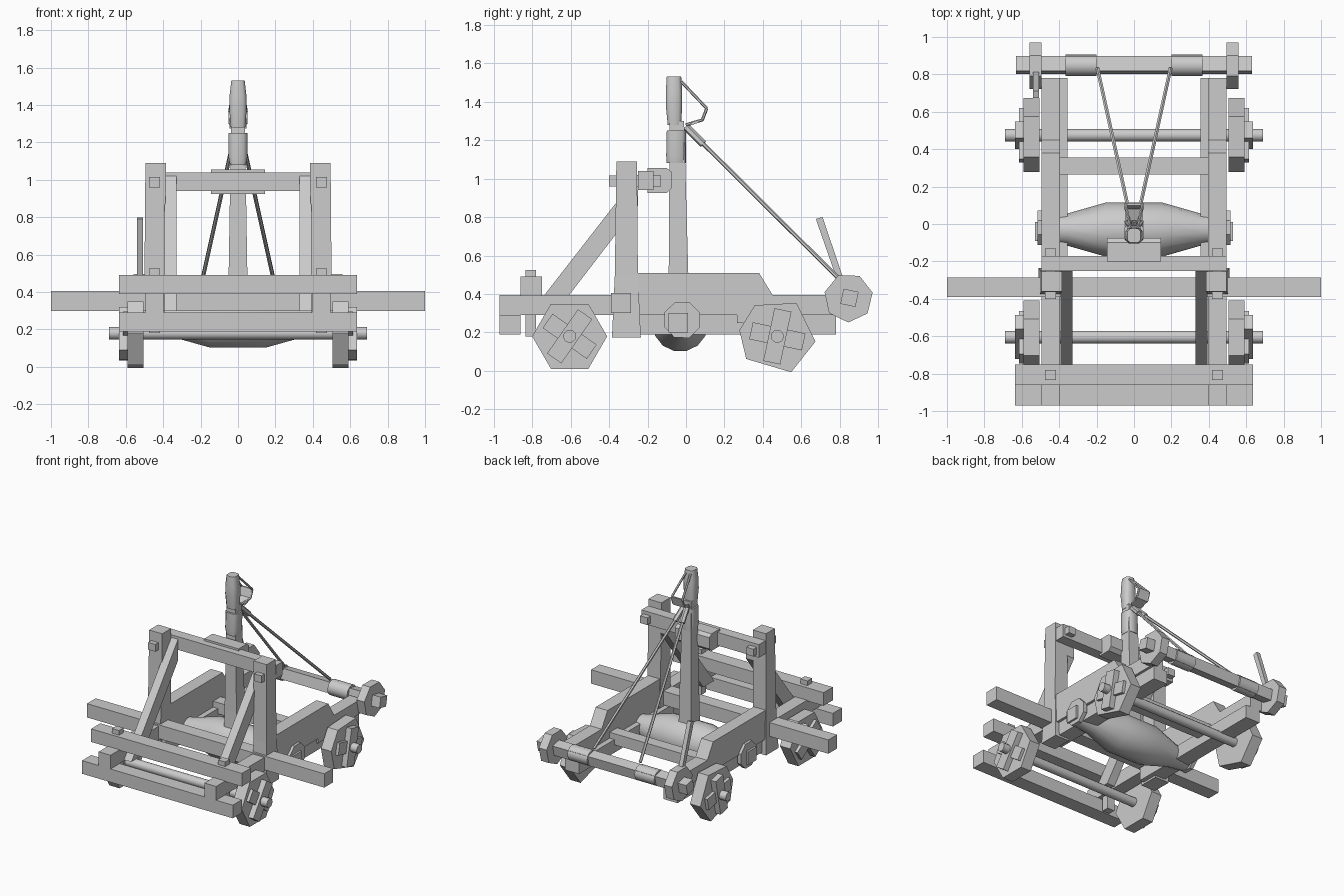
import bpy, bmesh, math
from mathutils import Vector, Matrix

if "Cube" in bpy.data.objects:
    bpy.data.objects.remove(bpy.data.objects["Cube"])

wood = bpy.data.materials.new("plain_grey")
wood.diffuse_color = (0.6, 0.6, 0.6, 1)
wood.use_nodes = True
wood.node_tree.nodes["Principled BSDF"].inputs["Base Color"].default_value = wood.diffuse_color


def finish(name, bm, smooth=False):
    bmesh.ops.recalc_face_normals(bm, faces=bm.faces)
    me = bpy.data.meshes.new(name)
    bm.to_mesh(me)
    bm.free()
    me.materials.append(wood)
    ob = bpy.data.objects.new(name, me)
    bpy.context.collection.objects.link(ob)
    if smooth:
        bpy.ops.object.select_all(action='DESELECT')
        bpy.context.view_layer.objects.active = ob
        ob.select_set(True)
        bpy.ops.object.shade_smooth_by_angle(angle=math.radians(50))
    return ob


def box(name, x, y, z, roll=0):
    """Box from (min, max) ranges, optionally rolled about its own x axis."""
    bm = bmesh.new()
    c = Vector([(a + b) / 2 for a, b in (x, y, z)])
    s = [b - a for a, b in (x, y, z)]
    m = Matrix.Translation(c) @ Matrix.Rotation(math.radians(roll), 4, 'X') @ Matrix.Diagonal((*s, 1))
    bmesh.ops.create_cube(bm, size=1, matrix=m)
    return finish(name, bm)


def plate(name, x0, x1, pts):
    """Outline of (y, z) points extruded along x."""
    bm = bmesh.new()
    a = [bm.verts.new((x0, y, z)) for y, z in pts]
    b = [bm.verts.new((x1, y, z)) for y, z in pts]
    bm.faces.new(a)
    bm.faces.new(b)
    n = len(pts)
    for i in range(n):
        bm.faces.new((a[i], a[(i + 1) % n], b[(i + 1) % n], b[i]))
    return finish(name, bm)


def ring(y, z, r, angles):
    return [(y + r * math.cos(math.radians(t)), z + r * math.sin(math.radians(t))) for t in angles]


def loft(name, sections, smooth=False):
    """Skin between matching rings of points."""
    bm = bmesh.new()
    rows = [[bm.verts.new(p) for p in s] for s in sections]
    n = len(rows[0])
    for a, b in zip(rows, rows[1:]):
        for i in range(n):
            bm.faces.new((a[i], a[(i + 1) % n], b[(i + 1) % n], b[i]))
    bm.faces.new(rows[0])
    bm.faces.new(rows[-1])
    return finish(name, bm, smooth)


def turned(name, y, z, profile, sides=12):
    """Round part along x from (x, radius) pairs."""
    angles = [360 * i / sides for i in range(sides)]
    return loft(name, [[(x, *p) for p in ring(y, z, r, angles)] for x, r in profile], True)


def rod(name, p, q, r, sides=8):
    p, q = Vector(p), Vector(q)
    bm = bmesh.new()
    m = Matrix.Translation((p + q) / 2) @ (q - p).to_track_quat('Z', 'Y').to_matrix().to_4x4()
    bmesh.ops.create_cone(bm, cap_ends=True, segments=sides, radius1=r, radius2=r,
                          depth=(q - p).length, matrix=m)
    return finish(name, bm, True)


def both(x0, x1):
    return ((x0, x1), (-x1, -x0))


# Frame beams
for x in both(.395, .495):
    box("upper_rail", x, (-.97, .78), (.29, .395))
    plate("side_board", *x, [(-.25, .395), (.45, .395), (.38, .51), (-.25, .51)])
for x in both(.355, .475):
    box("lower_rail", x, (-.36, .78), (.19, .29))
box("front_upper_beam", (-.635, .635), (-.86, -.75), (.39, .49))
box("front_lower_beam", (-.635, .635), (-.97, -.86), (.19, .29))
box("long_cross_beam", (-1, 1), (-.39, -.285), (.3, .405))
box("rear_cross_beam", (-.49, .49), (.265, .355), (.25, .335))

# Upright frame with braces and pegs
for s in (-1, 1):
    loft("post", [[(s * x, y, z) for x, y in ((a, c), (b, c), (b, d), (a, d))]
                  for z, a, b, c, d in ((.175, .39, .51, -.385, -.235), (.5, .39, .5, -.37, -.25),
                                        (1.09, .385, .495, -.362, -.255))])
for x in both(.33, .393):
    plate("brace", *x, [(-.81, .3), (-.68, .3), (-.25, .86), (-.25, 1.02)])
for x in both(.417, .477):
    box("post_peg", x, (-.4, -.13), (.96, 1.015))
    box("front_peg", x, (-.835, -.78), (.18, .525))
box("top_crossbar", (-.495, .495), (-.25, -.17), (.94, 1.04))
plate("stop_pad", -.145, .145, [(-.2, .925), (-.1, .925), (-.075, .95), (-.075, 1.035),
                               (-.1, 1.055), (-.2, 1.055)])

# Wheels, axles and crossed wheel battens
for y, r, tilt, angles in ((-.605, .195, -35, (0, 60, 120, 180, 240, 300)),
                           (.475, .2, -12, (60, 126, 171, 216, 291, 352))):
    turned("axle", y, .18, [(-.69, .034), (.69, .034)])
    for x in both(.505, .592):
        plate("wheel", *x, ring(y, .18, r, angles))
    for x in both(.592, .615):
        box("wheel_batten", x, (y - .14, y + .14), (.135, .225), tilt)
    for x in both(.592, .635):
        box("wheel_cross_batten", x, (y - .14, y + .14), (.135, .225), tilt + 90)

# Twisted bundle that drives the arm
turned("torsion_bundle", -.03, .245, [(-.49, .07), (-.36, .085), (-.15, .145), (.15, .145),
                                      (.36, .085), (.49, .07)], 14)
for x in both(.485, .515):
    plate("bundle_collar", *x, ring(-.02, .265, .1, range(22, 382, 45)))
for x in both(.515, .53):
    box("bundle_key", x, (-.09, .01), (.2, .3))

# Throwing arm with wrapped sections and head


def tapered(name, sections, smooth=False):
    loft(name, [[(-w, a, z), (w, a, z), (w, b, z), (-w, b, z)] for z, w, a, b in sections], smooth)


tapered("throwing_arm", [(.2, .052, -.1, .02), (.5, .05, -.09, .012), (1.3, .037, -.085, -.01)])


def wrapped(name, sections):
    rows = []
    for z, w, a, b in sections:
        c, d = .6 * w, (b - a) * .2
        rows.append([(-c, a, z), (c, a, z), (w, a + d, z), (w, b - d, z),
                     (c, b, z), (-c, b, z), (-w, b - d, z), (-w, a + d, z)])
    loft(name, rows, True)


wrapped("lower_wrap", [(1.08, .043, -.1, 0), (1.12, .05, -.103, 0), (1.25, .05, -.1, 0)])
wrapped("arm_head", [(1.28, .04, -.095, -.025), (1.38, .046, -.105, -.02),
                     (1.45, .045, -.105, -.02), (1.53, .036, -.1, -.025)])

# Sling pouch hanging behind the head
for s in (-1, 1):
    path = [(s * .02, -.025, 1.505), (s * .045, .108, 1.365), (s * .045, .085, 1.305),
            (s * .02, .0, 1.28)]
    for p, q in zip(path, path[1:]):
        rod("pouch_strap", p, q, .008, 6)
plate("pouch_flap", -.045, .045, [(.1, 1.37), (.112, 1.37), (.09, 1.3), (.02, 1.275),
                                  (.02, 1.287), (.08, 1.31)])

# Pulling ropes
for s in (-1, 1):
    rod("rope", (s * .012, .0, 1.27), (s * .195, .83, .445), .011, 6)
    rod("rope_knot", (s * .012, .0, 1.27), (s * .03, .09, 1.18), .02, 6)

# Rear winch
box("winch_bar", (-.63, .63), (.81, .89), (.34, .42), -12)
for x in both(.2, .365):
    turned("rope_drum", .848, .38, [(x[0], .058), (x[1], .058)], 12)
for x in both(.495, .56):
    plate("winch_wheel", *x, ring(.845, .38, .128, [115 + i * 360 / 7 for i in range(7)]))
plate("winch_handle", -.54, -.508, [(.78, .49), (.815, .49), (.71, .8), (.675, .79)])
